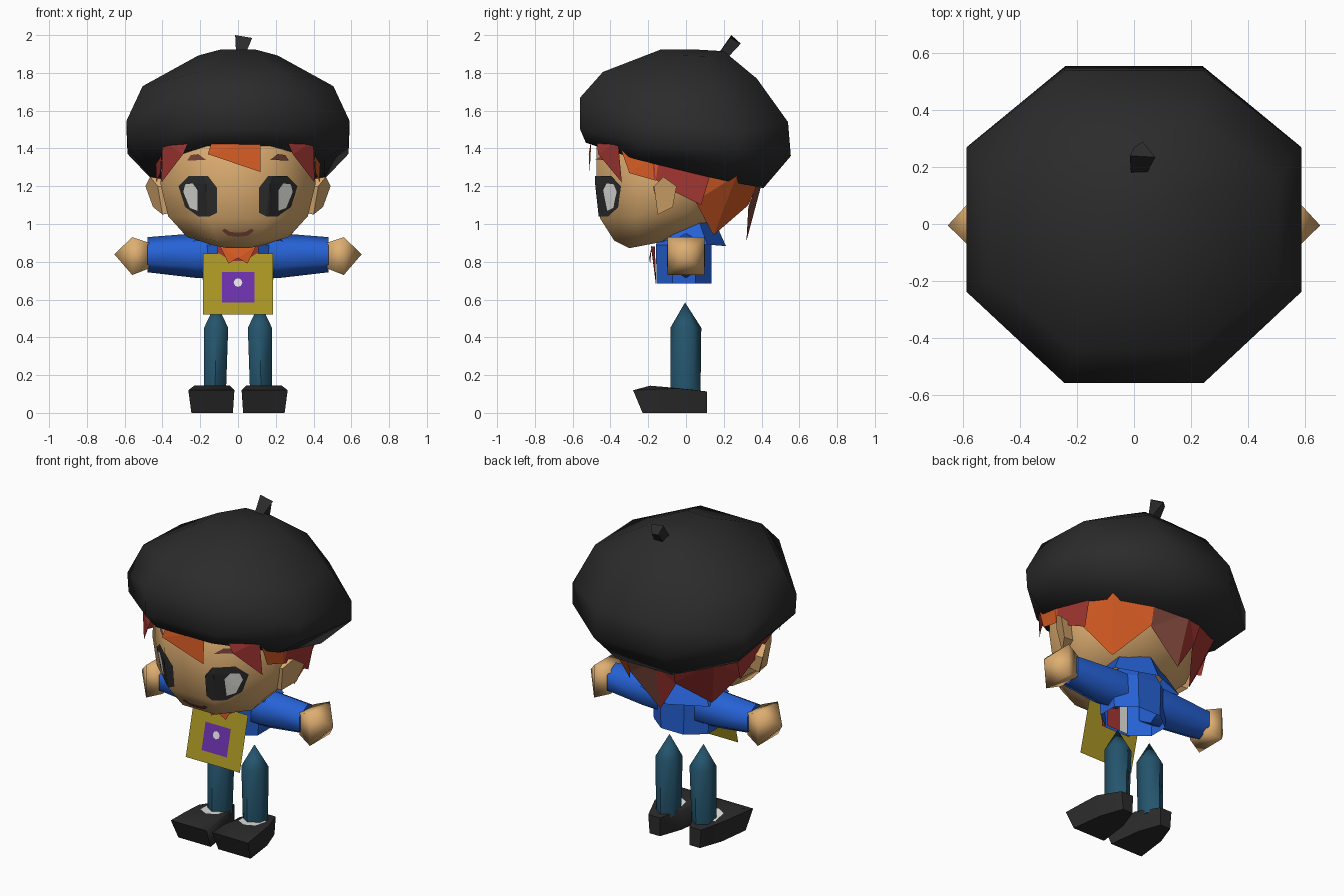
import bpy, bmesh, math
from mathutils import Vector
from mathutils.bvhtree import BVHTree

if "Cube" in bpy.data.objects:
    bpy.data.objects.remove(bpy.data.objects["Cube"])


def material(name, r, g, b):
    m = bpy.data.materials.new(name)
    m.diffuse_color = [((c / 255 + 0.055) / 1.055) ** 2.4 for c in (r, g, b)] + [1]
    m.use_nodes = True
    m.node_tree.nodes["Principled BSDF"].inputs["Base Color"].default_value = m.diffuse_color
    return m


BLACK = material("charcoal", 43, 43, 43)
SKIN = material("tan skin", 222, 174, 113)
BLUE = material("shirt blue", 38, 98, 214)
TEAL = material("trouser teal", 36, 84, 108)
YELLOW = material("mustard", 170, 150, 36)
PURPLE = material("purple", 108, 50, 172)
ORANGE = material("hair orange", 215, 92, 36)
RED = material("hair red", 165, 55, 50)
BROWN = material("hair brown", 132, 74, 62)
WHITE = material("off white", 230, 230, 224)


def finish(bm, name, mat, smooth=0):
    me = bpy.data.meshes.new(name)
    bm.to_mesh(me)
    bm.free()
    me.materials.append(mat)
    ob = bpy.data.objects.new(name, me)
    bpy.context.collection.objects.link(ob)
    if smooth:
        bpy.ops.object.select_all(action='DESELECT')
        bpy.context.view_layer.objects.active = ob
        ob.select_set(True)
        bpy.ops.object.shade_smooth_by_angle(angle=math.radians(smooth))
    return ob


def loft(name, mat, rings, start=True, end=True, smooth=0):
    """Skin a list of equal-length rings; a one-point ring makes a tip."""
    bm = bmesh.new()
    rows = [[bm.verts.new(p) for p in r] for r in rings]
    for a, b in zip(rows, rows[1:]):
        n = max(len(a), len(b))
        for i in range(n):
            j = (i + 1) % n
            if len(b) == 1:
                bm.faces.new((a[i], a[j], b[0]))
            else:
                bm.faces.new((a[i], a[j], b[j], b[i]))
    if start:
        bm.faces.new(rows[0][::-1])
    if end and len(rows[-1]) > 2:
        bm.faces.new(rows[-1])
    bmesh.ops.recalc_face_normals(bm, faces=bm.faces)
    return finish(bm, name, mat, smooth)


def oval(hx, y0, y1, z0, z1=None, cx=0, n=8, droop=0, swell=0):
    """Flat-sided oval from y0 (height z0) to y1 (height z1).
    droop lowers the sides, swell moves the rear side corners back."""
    z1 = z0 if z1 is None else z1
    k = 1 / math.cos(math.pi / n)
    pts = []
    for i in range(n):
        a = (i + 0.5) * 2 * math.pi / n
        c, t = k * math.cos(a), 0.5 + 0.5 * k * math.sin(a)
        y = y0 + (y1 - y0) * t + (swell if abs(c) > 0.9 and t > 0.5 else 0)
        pts.append((cx + hx * c, y, z0 + (z1 - z0) * t - droop * max(0, abs(c) - 0.45) / 0.55))
    return pts


def sheet(name, mat, pts, centre=(0, -0.05, 1.2)):
    """Single polygon turned away from a centre."""
    bm = bmesh.new()
    f = bm.faces.new([bm.verts.new(p) for p in pts])
    f.normal_update()
    if f.normal.dot(f.calc_center_median() - Vector(centre)) < 0:
        f.normal_flip()
    bmesh.ops.triangulate(bm, faces=bm.faces)
    return finish(bm, name, mat)


# Head
head = loft("head", SKIN, [
    oval(0.13, -0.30, -0.05, 0.872, 0.92), oval(0.27, -0.38, 0.06, 0.912, 0.98),
    oval(0.37, -0.455, 0.20, 1.03, 1.07), oval(0.41, -0.475, 0.29, 1.21),
    oval(0.40, -0.475, 0.32, 1.42), oval(0.30, -0.35, 0.25, 1.62)], smooth=50)
tree = BVHTree.FromPolygons([v.co for v in head.data.vertices],
                            [list(p.vertices) for p in head.data.polygons])


def decal(name, mat, outline, lift, side=1):
    """Painted patch wrapped onto the face; outline is (x, z)."""
    bm = bmesh.new()
    bm.faces.new([bm.verts.new((side * x, 0, z)) for x, z in outline])
    bmesh.ops.triangulate(bm, faces=bm.faces)
    bmesh.ops.subdivide_edges(bm, edges=bm.edges, cuts=4, use_grid_fill=True)
    for v in bm.verts:
        hit = tree.ray_cast(Vector((v.co.x, -2, v.co.z)), Vector((0, 1, 0)))[0]
        v.co.y = (hit.y if hit else -0.4) - lift
    bm.normal_update()
    for f in bm.faces:
        if f.normal.y > 0:
            f.normal_flip()
    finish(bm, name, mat)


# Face details and ears
for s, tag in ((1, "right"), (-1, "left")):
    decal(tag + "_eye", BLACK, [(0.11, 1.06), (0.15, 1.04), (0.21, 1.04), (0.28, 1.09), (0.315, 1.20),
                                (0.26, 1.255), (0.16, 1.255), (0.11, 1.19)], 0.006, s)
    decal(tag + "_eye_white", WHITE, [(0.215, 1.07), (0.255, 1.085), (0.29, 1.17), (0.28, 1.21),
                                      (0.24, 1.215), (0.215, 1.18)], 0.010, s)
    decal(tag + "_brow", BROWN, [(0.17, 1.34), (0.27, 1.335), (0.25, 1.365), (0.21, 1.37)], 0.006, s)
    decal(tag + "_mouth_half", BROWN, [(0, 0.932), (0.05, 0.937), (0.085, 0.965), (0.07, 0.975),
                                       (0.04, 0.957), (0, 0.955)], 0.006, s)
    base = [(s * 0.36, -0.18, 1.19), (s * 0.36, -0.14, 1.23), (s * 0.37, -0.07, 1.19),
            (s * 0.36, -0.08, 1.10), (s * 0.35, -0.15, 1.06)]
    rim = [(s * 0.425, -0.17, 1.20), (s * 0.465, -0.12, 1.25), (s * 0.49, -0.05, 1.20),
           (s * 0.45, -0.07, 1.09), (s * 0.40, -0.15, 1.05)]
    loft(tag + "_ear", SKIN, [base, rim])

    # Side hair locks
    side_mat = ORANGE if s > 0 else RED
    for name, mat, pts in (
        ("front_lock", RED, [(0.25, -0.475, 1.46), (0.40, -0.36, 1.44), (0.405, -0.34, 1.22), (0.29, -0.465, 1.37)]),
        ("temple_lock", side_mat, [(0.40, -0.36, 1.44), (0.44, -0.14, 1.37), (0.43, -0.16, 1.23),
                                   (0.41, -0.30, 1.27)]),
        ("side_lock", RED, [(0.435, -0.18, 1.37), (0.435, 0.14, 1.30), (0.425, 0.08, 1.10), (0.43, -0.08, 1.18),
                            (0.43, -0.17, 1.24)]),
        ("nape_lock", side_mat, [(0.435, 0.10, 1.31), (0.38, 0.27, 1.26), (0.16, 0.385, 1.23),
                                 (0.15, 0.33, 1.10), (0.28, 0.145, 0.94), (0.42, 0.05, 1.12)])):
        sheet(tag + "_" + name, mat, [(s * x, y, z) for x, y, z in pts])

# Rear hair points
sheet("rear_lock", BROWN, [(0.17, 0.385, 1.24), (-0.07, 0.405, 1.23), (-0.05, 0.32, 0.91), (0.15, 0.33, 1.09)])
sheet("rear_point", RED, [(-0.07, 0.405, 1.23), (-0.18, 0.38, 1.23), (-0.16, 0.33, 1.09), (-0.05, 0.32, 0.91)])

# Fringe
sheet("fringe", ORANGE, [(-0.13, -0.50, 1.46), (-0.16, -0.515, 1.37), (0.12, -0.51, 1.275), (0.12, -0.50, 1.46)])

# Beret: tilted rings closing toward the crown
loft("beret", BLACK, [
    oval(0.46, -0.53, 0.41, 1.43, 1.19, droop=0.02, swell=0.02),
    oval(0.585, -0.56, 0.555, 1.50, 1.36, droop=0.03, swell=0.045),
    oval(0.59, -0.56, 0.54, 1.67, 1.54, droop=0.085, swell=0.05),
    oval(0.505, -0.44, 0.375, 1.805, 1.77, droop=0.065, swell=0.03),
    oval(0.21, -0.13, 0.20, 1.925, 1.915, droop=0.03), [(0, 0.03, 1.925)]], smooth=60)
loft("beret_stem", BLACK, [
    [(-0.01, 0.17, 1.90), (0.04, 0.17, 1.90), (0.06, 0.22, 1.88), (0.0, 0.22, 1.88)],
    [(-0.015, 0.24, 2.0), (0.075, 0.235, 1.985), (0.03, 0.29, 1.955), (0.0, 0.27, 1.95)]])

# Shirt and flared collar
loft("shirt", BLUE, [oval(0.185, -0.155, 0.135, 0.685), oval(0.20, -0.16, 0.135, 0.89),
                     oval(0.11, -0.10, 0.10, 0.99)], start=False)
loft("collar", BLUE, [oval(0.235, -0.16, 0.185, 0.915, 0.885, n=6),
                      oval(0.15, -0.12, 0.11, 0.95, 1.06, n=6)], start=False, end=False)
for s, tag in ((1, "right"), (-1, "left")):
    sheet(tag + "_shirt_front", RED, [(0, -0.16, 0.685), (s * 0.10, -0.158, 0.685), (s * 0.11, -0.165, 0.88),
                                      (0, -0.185, 0.88)], (0, 0, 0.8))
# Lining seen through the open hem
sheet("red_lining", RED, [(-0.02, -0.145, 0.69), (0.075, -0.145, 0.69), (0.075, -0.145, 0.88), (-0.02, -0.145, 0.88)],
      (0, -1, 0.8))
sheet("white_lining", WHITE, [(-0.075, -0.145, 0.69), (-0.02, -0.145, 0.69), (-0.02, -0.145, 0.88),
                              (-0.075, -0.145, 0.88)], (0, -1, 0.8))
sheet("neckerchief", ORANGE, [(-0.1, -0.18, 0.89), (-0.05, -0.19, 0.79), (0, -0.195, 0.82),
                              (0.05, -0.19, 0.79), (0.1, -0.18, 0.89)], (0, 0, 0.8))


def board_point(x, z, lift=0):
    return (x, -0.15 - (0.845 - z) * 0.25 - lift, z)


# Hanging board with square badge and dot
for name, mat, x0, x1, z0, z1, lift in (
        ("board", YELLOW, -0.185, 0.185, 0.52, 0.845, 0.015),
        ("badge", PURPLE, -0.085, 0.088, 0.585, 0.745, 0.020)):
    sheet(name, mat, [board_point(x, z, lift) for x, z in ((x0, z0), (x1, z0), (x1, z1), (x0, z1))], (0, 0, 0.7))
sheet("badge_dot", WHITE, [board_point(0.023 * math.cos(i * math.pi / 4), 0.69 + 0.023 * math.sin(i * math.pi / 4),
                                       0.024) for i in range(8)], (0, 0, 0.7))


def arm_ring(s, x, hy, z0, z1, n):
    k = 1 / math.cos(math.pi / n)
    return [(s * x, hy * k * math.cos((i + 0.5) * 2 * math.pi / n),
             (z0 + z1) / 2 + (z1 - z0) / 2 * k * math.sin((i + 0.5) * 2 * math.pi / n)) for i in range(n)]


def shoe_ring(s, cx, back, mid, front):
    """Six points from (half width, y, z) at the heel, the ball and the toe."""
    order = ((-1, back), (1, back), (1, mid), (1, front), (-1, front), (-1, mid))
    return [(s * (cx + side * w), y, z) for side, (w, y, z) in order]


for s, tag in ((1, "right"), (-1, "left")):
    # Arm
    loft(tag + "_sleeve", BLUE, [arm_ring(s, 0.12, 0.10, 0.73, 0.94, 6), arm_ring(s, 0.22, 0.10, 0.73, 0.935, 6),
                                 arm_ring(s, 0.48, 0.085, 0.757, 0.918, 6)], smooth=65)
    loft(tag + "_hand", SKIN, [arm_ring(s, 0.47, 0.07, 0.765, 0.90, 4), arm_ring(s, 0.56, 0.098, 0.73, 0.93, 4),
                               [(s * 0.655, -0.005, 0.84)]], smooth=100)
    # Leg with pointed top
    loft(tag + "_leg", TEAL, [oval(0.058, -0.072, 0.066, 0.10, cx=s * 0.122, n=6),
                              oval(0.064, -0.072, 0.07, 0.45, cx=s * 0.116, n=6),
                              [(s * 0.116, -0.005, 0.585)]], smooth=65)
    # Shoe, broad at the toe and narrow at the heel
    loft(tag + "_shoe", BLACK, [
        shoe_ring(s, 0.137, (0.035, 0.11, 0), (0.085, -0.03, 0), (0.11, -0.23, 0)),
        shoe_ring(s, 0.141, (0.040, 0.11, 0.113), (0.10, -0.04, 0.13), (0.122, -0.28, 0.12)),
        shoe_ring(s, 0.137, (0.03, 0.09, 0.116), (0.08, -0.04, 0.131), (0.095, -0.19, 0.144))], smooth=60)
    # Sock patch at the shoe opening
    sheet(tag + "_sock", WHITE, [(s * (0.13 + x), y, 0.130 - 0.1 * y) for x, y in (
        (-0.07, 0.0), (-0.06, -0.10), (0, -0.135), (0.06, -0.10), (0.07, 0.0))], (0, 0, 0))
